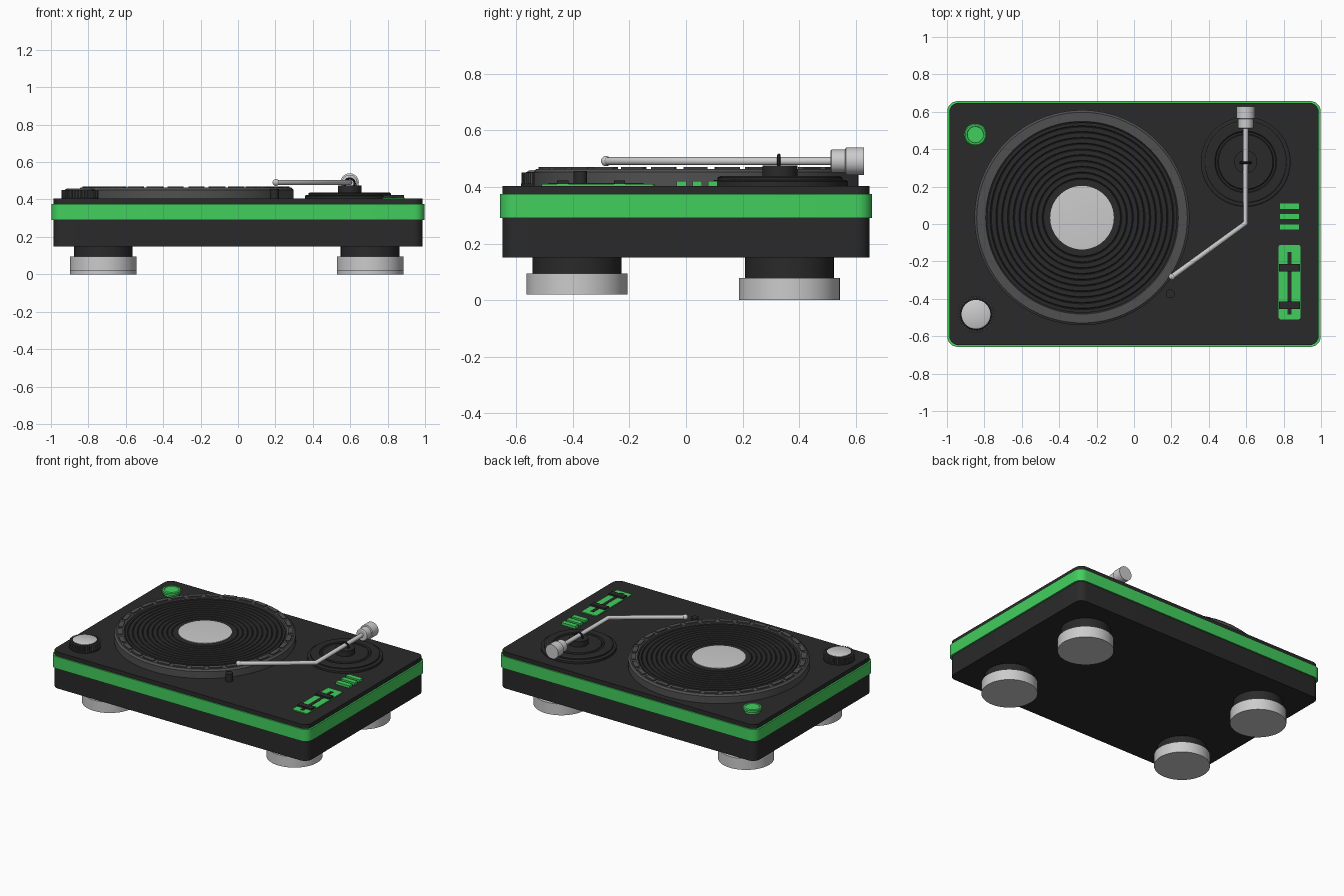
import bpy, bmesh, math
from mathutils import Matrix, Vector

if "Cube" in bpy.data.objects:
    bpy.data.objects.remove(bpy.data.objects["Cube"])


def material(name, rgb):
    m = bpy.data.materials.new(name)
    m.diffuse_color = (*rgb, 1)
    m.use_nodes = True
    m.node_tree.nodes["Principled BSDF"].inputs["Base Color"].default_value = m.diffuse_color
    return m


BLACK = material("black", (0.023, 0.023, 0.023))
GREEN = material("green", (0.055, 0.62, 0.11))
DARK_GREY = material("dark_grey", (0.08, 0.08, 0.08))
METAL = None


def finish(name, bm, mat, loc=(0, 0, 0), rot=(0, 0, 0)):
    bmesh.ops.recalc_face_normals(bm, faces=bm.faces)
    me = bpy.data.meshes.new(name)
    bm.to_mesh(me)
    bm.free()
    me.shade_smooth()
    me.set_sharp_from_angle(angle=math.radians(30))
    ob = bpy.data.objects.new(name, me)
    ob.location, ob.rotation_euler = loc, rot
    if mat:
        me.materials.append(mat)
    bpy.context.collection.objects.link(ob)
    return ob


def lathe(name, profile, mat, loc=(0, 0, 0), rot=(0, 0, 0), steps=64):
    """Spin (radius, height) points about z; ends are closed to the axis."""
    pts = [(0, profile[0][1])] + profile + [(0, profile[-1][1])]
    bm = bmesh.new()
    vs = [bm.verts.new((r, 0, z)) for r, z in pts]
    es = [bm.edges.new(p) for p in zip(vs, vs[1:])]
    bmesh.ops.spin(bm, geom=vs + es, cent=(0, 0, 0), axis=(0, 0, 1),
                   angle=math.tau, steps=steps)
    bmesh.ops.remove_doubles(bm, verts=bm.verts, dist=1e-5)
    return finish(name, bm, mat, loc, rot)


def box(name, x, y, z, mat, radius=0):
    """Box from ranges, with rounded vertical edges."""
    bm = bmesh.new()
    bmesh.ops.create_cube(bm, size=1)
    for v in bm.verts:
        v.co = [(a + b) / 2 + c * (b - a) for c, (a, b) in zip(v.co, (x, y, z))]
    if radius:
        es = [e for e in bm.edges
              if abs(e.verts[0].co.z - e.verts[1].co.z) > 1e-4]
        bmesh.ops.bevel(bm, geom=es, offset=radius, segments=6, profile=0.5,
                        affect='EDGES')
    return finish(name, bm, mat)


# Plinth: lower body, coloured band, top deck
box("lower_body", (-0.987, 0.987), (-0.648, 0.648), (0.15, 0.295), BLACK, 0.05)
box("green_band", (-0.998, 0.998), (-0.657, 0.657), (0.291, 0.375), GREEN, 0.055)
box("top_deck", (-0.987, 0.987), (-0.648, 0.648), (0.37, 0.404), BLACK, 0.05)

# Feet: front pair sits slightly higher than the back pair
for row, y, z0, z1 in (("front", -0.385, 0.02, 0.095), ("back", 0.365, 0, 0.079)):
    for side, x in (("left", -0.72), ("right", 0.706)):
        lathe(f"{row}_{side}_foot", [(0.178, z0), (0.178, z1)], METAL, (x, y, 0))
        lathe(f"{row}_{side}_foot_stem", [(0.157, z1 - 0.01), (0.157, 0.155)],
              BLACK, (x, y, 0))

# Platter rim
PC = (-0.278, 0.034, 0)
lathe("platter", [(0.575, 0.40), (0.575, 0.452), (0.563, 0.463), (0.515, 0.463),
                  (0.51, 0.448)], DARK_GREY, PC, steps=96)

# Raised blocks around the rim
bm = bmesh.new()
COUNT = 30
for i in range(COUNT):
    turn = Matrix.Rotation(math.tau * i / COUNT, 4, 'Z')
    bmesh.ops.create_cube(bm, size=1, matrix=turn
                          @ Matrix.Translation((0.539, 0, 0.464))
                          @ Matrix.Diagonal((0.03, 0.085, 0.012, 1)))
finish("rim_blocks", bm, DARK_GREY, PC)

# Grooved record and label
groove = [(0.508, 0.44), (0.508, 0.458)]
for i in range(10):
    r = 0.492 - i * 0.031
    groove += [(r, 0.458), (r - 0.004, 0.454), (r - 0.008, 0.458)]
lathe("record", groove, BLACK, PC, steps=96)
lathe("record_label", [(0.17, 0.45), (0.17, 0.462), (0.146, 0.464)], METAL, PC)

# Ridged speed knob with cap
KC = (-0.845, -0.483, 0)
lathe("knob_base", [(0.1, 0.40), (0.1, 0.412)], BLACK, KC)
lathe("knob_body", [(0.086, 0.405), (0.086, 0.447), (0.08, 0.453)], BLACK, KC)
bm = bmesh.new()
for i in range(36):
    bmesh.ops.create_cube(bm, size=1, matrix=Matrix.Rotation(math.tau * i / 36, 4, 'Z')
                          @ Matrix.Translation((0.088, 0, 0.43))
                          @ Matrix.Diagonal((0.02, 0.008, 0.04, 1)))
finish("knob_ridges", bm, DARK_GREY, KC)
lathe("knob_cap", [(0.077, 0.445), (0.077, 0.455), (0.07, 0.459)], METAL, KC)

# Round start button
lathe("start_button", [(0.05, 0.40), (0.05, 0.418), (0.06, 0.422), (0.06, 0.436),
                       (0.054, 0.441), (0.045, 0.441), (0.043, 0.438)],
      GREEN, (-0.848, 0.478, 0))

# Arm rest post
lathe("arm_rest", [(0.024, 0.40), (0.024, 0.457)], BLACK, (0.194, -0.373, 0), steps=24)

# Tonearm base: stepped discs and pivot
AC = (0.597, 0.332, 0)
lathe("arm_base", [(0.24, 0.40), (0.24, 0.419), (0.232, 0.424), (0.22, 0.424),
                   (0.22, 0.433), (0.212, 0.438), (0.165, 0.438), (0.16, 0.432),
                   (0.15, 0.432), (0.145, 0.438)], BLACK, AC)
lathe("arm_pivot", [(0.062, 0.43), (0.062, 0.476)], BLACK, AC, steps=32)

# Pivot yoke: ring around the arm tube
bm = bmesh.new()
vs = [bm.verts.new((0.027 + 0.006 * math.cos(a), 0, 0.006 * math.sin(a)))
      for a in (math.tau * k / 8 for k in range(8))]
es = [bm.edges.new((vs[k], vs[(k + 1) % 8])) for k in range(8)]
bmesh.ops.spin(bm, geom=vs + es, cent=(0, 0, 0), axis=(0, 0, 1),
               angle=math.tau, steps=32)
bmesh.ops.remove_doubles(bm, verts=bm.verts, dist=1e-5)
AZ = 0.491
finish("arm_yoke", bm, BLACK, (0.597, 0.328, AZ - 0.006), (math.pi / 2, 0, 0))

# Bent arm tube with rounded tip
cu = bpy.data.curves.new("arm_tube", 'CURVE')
cu.dimensions = '3D'
cu.bevel_depth, cu.bevel_resolution, cu.use_fill_caps = 0.0145, 4, True
sp = cu.splines.new('POLY')
path = [(0.597, 0.54), (0.597, 0.005), (0.195, -0.288)]
sp.points.add(len(path) - 1)
for p, (x, y) in zip(sp.points, path):
    p.co = (x, y, AZ, 1)
bpy.context.collection.objects.link(bpy.data.objects.new("arm_tube", cu))
bm = bmesh.new()
bmesh.ops.create_uvsphere(bm, u_segments=20, v_segments=12, radius=0.018)
finish("arm_tip", bm, METAL, (0.203, -0.282, AZ))

# Counterweight, spun along y
lathe("counterweight", [(0.035, 0.51), (0.041, 0.514), (0.041, 0.562), (0.049, 0.565),
                        (0.049, 0.628)], METAL, (0.597, 0, AZ),
      (-math.pi / 2, 0, 0), steps=32)

# Three push buttons
for i, y in enumerate((-0.016, 0.04, 0.094)):
    box(f"push_button_{i + 1}", (0.778, 0.885), (y - 0.017, y + 0.017),
        (0.40, 0.421), GREEN)

# Pitch slider panel, slot and two handles
box("slider_panel", (0.773, 0.89), (-0.51, -0.112), (0.40, 0.411), GREEN, 0.012)
box("slider_slot", (0.82, 0.843), (-0.485, -0.15), (0.40, 0.413), BLACK)
for i, y in enumerate((-0.435, -0.235)):
    box(f"slider_handle_{i + 1}", (0.775, 0.888), (y - 0.02, y + 0.02),
        (0.40, 0.423), BLACK)
